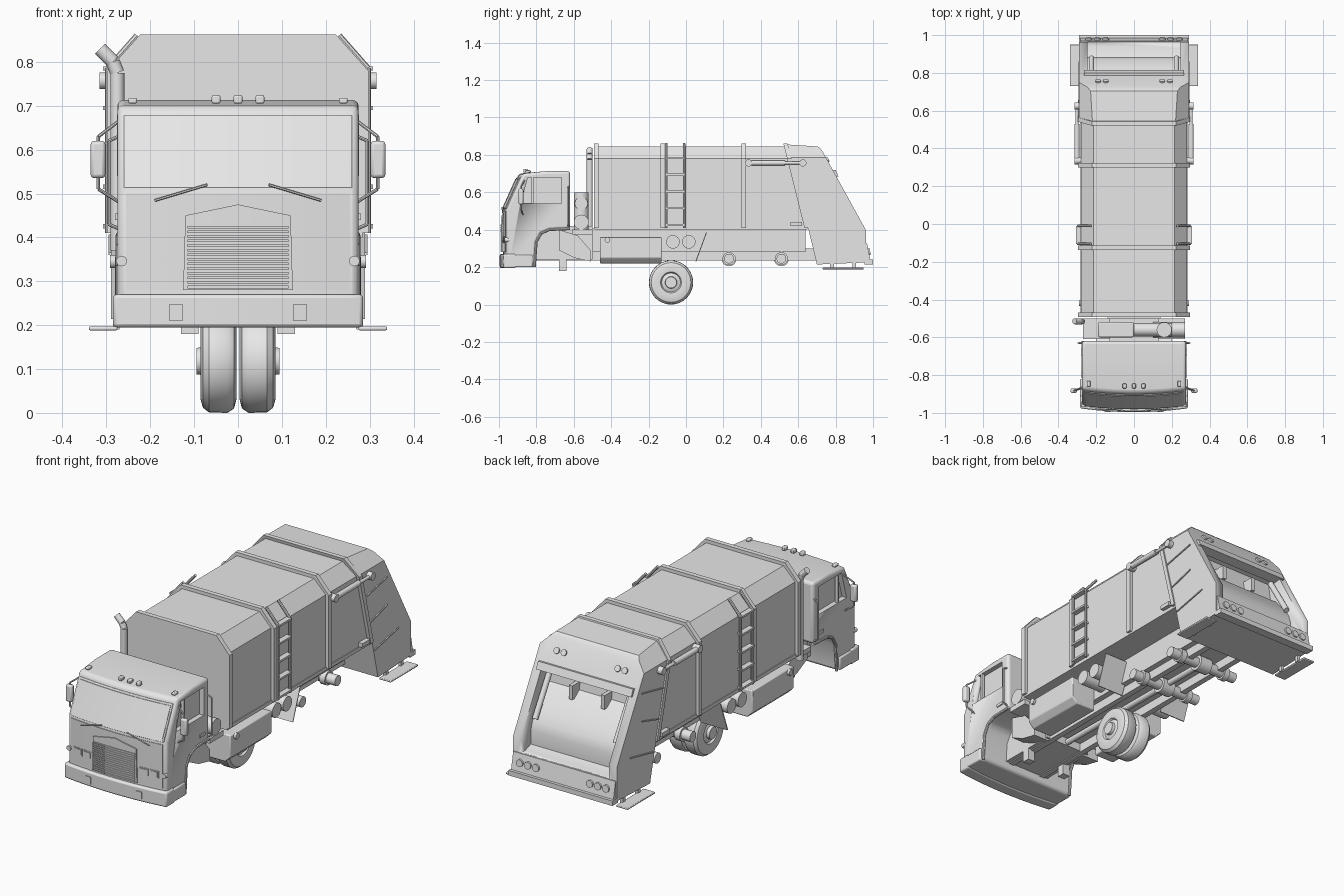
import bpy, bmesh, math
from mathutils import Vector

if "Cube" in bpy.data.objects:
    bpy.data.objects.remove(bpy.data.objects["Cube"], do_unlink=True)

grey = bpy.data.materials.new("plain_grey")
grey.use_nodes = True
grey.diffuse_color = (0.8, 0.8, 0.8, 1)
grey.node_tree.nodes["Principled BSDF"].inputs["Base Color"].default_value = (0.8, 0.8, 0.8, 1)
SIDES = (("left", 1), ("right", -1))


def finish(name, bm, bevel=0, segments=2):
    bmesh.ops.recalc_face_normals(bm, faces=bm.faces)
    me = bpy.data.meshes.new(name)
    bm.to_mesh(me)
    bm.free()
    me.materials.append(grey)
    me.shade_smooth()
    me.set_sharp_from_angle(angle=math.radians(35))
    ob = bpy.data.objects.new(name, me)
    bpy.context.scene.collection.objects.link(ob)
    if bevel:
        mod = ob.modifiers.new("round", "BEVEL")
        mod.width, mod.segments, mod.limit_method = bevel, segments, "ANGLE"
        mod.angle_limit = math.radians(35)
    return ob


def extrude(points, step):
    """Solid from a flat outline swept along a vector."""
    bm = bmesh.new()
    face = bm.faces.new([bm.verts.new(p) for p in points])
    new = bmesh.ops.extrude_face_region(bm, geom=[face])["geom"]
    bmesh.ops.translate(bm, vec=step, verts=[v for v in new if isinstance(v, bmesh.types.BMVert)])
    bm.faces.new(face.verts) if not face.is_valid else None
    return bm


def trim(bm, point, normal):
    """Slice away everything on the normal side and cap it."""
    geom = bm.verts[:] + bm.edges[:] + bm.faces[:]
    cut = bmesh.ops.bisect_plane(bm, geom=geom, plane_co=point, plane_no=normal, clear_outer=True)
    bmesh.ops.contextual_create(bm, geom=[e for e in cut["geom_cut"] if isinstance(e, bmesh.types.BMEdge)])


def side_prism(name, yz, x0, x1, bevel=0):
    return finish(name, extrude([(x0, y, z) for y, z in yz], (x1 - x0, 0, 0)), bevel)


def long_prism(xz, y0, y1):
    return extrude([(x, y0, z) for x, z in xz], (0, y1 - y0, 0))


def box(name, x0, x1, y0, y1, z0, z1, bevel=0):
    return side_prism(name, [(y0, z0), (y1, z0), (y1, z1), (y0, z1)], x0, x1, bevel)


def rod(name, a, b, r, n=16):
    a, b = Vector(a), Vector(b)
    bm = bmesh.new()
    bmesh.ops.create_cone(bm, cap_ends=True, segments=n, radius1=r, radius2=r, depth=(b - a).length)
    bm.transform((b - a).to_track_quat("Z", "Y").to_matrix().to_4x4())
    bmesh.ops.translate(bm, vec=(a + b) / 2, verts=bm.verts)
    return finish(name, bm)


def pipe(name, points, r, n=12):
    for a, b in zip(points, points[1:]):
        rod(name, a, b, r, n)


def cut(ob, cutter):
    mod = ob.modifiers.new("cut", "BOOLEAN")
    mod.operation, mod.object, mod.solver = "DIFFERENCE", cutter, "EXACT"
    cutter.hide_render = True
    cutter.hide_set(True)


# Cab front surface: upright below, raked above, slightly bowed
def front_y(x, z):
    return -0.978 + max(0, z - 0.51) * 0.45 + 0.25 * x * x


def slice_x(bm):
    for i in range(-5, 6):
        geom = bm.verts[:] + bm.edges[:] + bm.faces[:]
        bmesh.ops.bisect_plane(bm, geom=geom, plane_co=(i * 0.05, 0, 0), plane_no=(1, 0, 0))


def front_plate(name, xz, out=0.005, back=0.01, bevel=0):
    bm = long_prism(xz, 0, 1)
    slice_x(bm)
    for v in bm.verts:
        v.co.y = front_y(v.co.x, v.co.z) + (back if v.co.y > 0.5 else -out)
    return finish(name, bm, bevel)


def rect(x0, x1, z0, z1):
    return [(x0, z0), (x1, z0), (x1, z1), (x0, z1)]


# Cab shell with wheel arch and recessed door windows
cab_outline = [(-0.978, 0.2), (-0.978, 0.51), (-0.892, 0.7), (-0.75, 0.713), (-0.62, 0.713),
               (-0.62, 0.405), (-0.73, 0.4), (-0.775, 0.38), (-0.8, 0.335), (-0.81, 0.2)]
bm = extrude([(-0.275, y, z) for y, z in cab_outline], (0.55, 0, 0))
slice_x(bm)
for v in bm.verts:
    if v.co.y < -0.85:
        v.co.y += 0.25 * v.co.x ** 2
cab = finish("cab", bm, 0.014, 3)
window = [(-0.885, 0.54), (-0.845, 0.68), (-0.665, 0.68), (-0.665, 0.54)]
for side, s in SIDES:
    cut(cab, side_prism(side + "_window_cutter", window, s * 0.25, s * 0.3))
    box(side + "_door_handle", s * 0.27, s * 0.28, -0.7, -0.66, 0.44, 0.455)
    box(side + "_window_divider", s * 0.26, s * 0.276, -0.825, -0.815, 0.54, 0.68)
    # Arch lip
    lip = [(y, 0, z) for y, z in cab_outline[5:]]
    pipe(side + "_arch_lip", [(s * 0.272, y, z) for y, _, z in lip], 0.007, 8)
    # Step box behind the bumper
    box(side + "_cab_step", s * 0.2, s * 0.285, -0.93, -0.82, 0.2, 0.265, 0.006)
    # Mirror on two arms
    box(side + "_mirror", s * 0.302, s * 0.336, -0.895, -0.87, 0.535, 0.62, 0.008)
    pipe(side + "_mirror_arm", [(s * 0.265, -0.86, 0.67), (s * 0.318, -0.882, 0.63), (s * 0.318, -0.882, 0.51),
                                (s * 0.27, -0.87, 0.48)], 0.004, 8)
    pipe(side + "_grab_rail", [(s * 0.272, -0.63, 0.42), (s * 0.295, -0.63, 0.43), (s * 0.295, -0.63, 0.62),
                               (s * 0.272, -0.63, 0.63)], 0.004, 8)
    # Front lamps
    for x in (0.132, 0.186):
        front_plate(side + "_headlight_frame", [(s * a, b) for a, b in rect(x, x + 0.05, 0.328, 0.364)], 0.005)
        front_plate(side + "_headlight", [(s * a, b) for a, b in rect(x + 0.005, x + 0.045, 0.333, 0.359)], 0.008)
    rod(side + "_side_marker", (s * 0.265, -0.97, 0.346), (s * 0.265, -0.94, 0.346), 0.012)
    front_plate(side + "_bumper_lamp", [(s * a, b) for a, b in rect(0.125, 0.157, 0.21, 0.247)], 0.022)
    box(side + "_roof_marker", s * 0.23, s * 0.25, -0.86, -0.83, 0.705, 0.718, 0.004)
    pipe(side + "_wiper", [(s * 0.07, front_y(0.07, 0.52) - 0.012, 0.52),
                           (s * 0.19, front_y(0.19, 0.484) - 0.01, 0.484)], 0.003, 6)

for x in (-0.05, 0, 0.05):
    box("roof_light", x - 0.01, x + 0.01, -0.87, -0.845, 0.705, 0.724, 0.004)
front_plate("windscreen_frame", rect(-0.26, 0.26, 0.512, 0.678), 0.004, 0.01, 0.002)
front_plate("windscreen", rect(-0.252, 0.252, 0.52, 0.67), 0.007, 0.01)
front_plate("front_panel", rect(-0.255, 0.255, 0.28, 0.5), 0.003)
front_plate("grille_surround", [(-0.125, 0.28), (0.125, 0.28), (0.12, 0.45), (0, 0.475), (-0.12, 0.45)], 0.009)
for i in range(14):
    z = 0.284 + i * 0.0105
    front_plate("grille_slat", rect(-0.115, 0.115, z, z + 0.006), 0.014)
front_plate("bumper", rect(-0.285, 0.285, 0.195, 0.27), 0.018, 0.05, 0.008)

# Engine tunnel, arch liner and the gear between cab and body
box("engine_block", -0.13, 0.13, -0.82, -0.5, 0.24, 0.42)
for side, s in SIDES:
    side_prism(side + "_rear_fender", [(-0.68, 0.4), (-0.58, 0.37), (-0.51, 0.29), (-0.51, 0.23), (-0.6, 0.25),
                                       (-0.68, 0.29)], s * 0.11, s * 0.2)
    box(side + "_front_hanger", s * 0.09, s * 0.13, -0.68, -0.64, 0.18, 0.3)
    box(side + "_deck", s * 0.12, s * 0.27, -0.61, -0.5, 0.375, 0.4)
box("air_box", -0.19, 0, -0.6, -0.52, 0.4, 0.6, 0.008)
rod("air_duct", (0, -0.56, 0.54), (0.2, -0.56, 0.54), 0.035, 24)
rod("air_cleaner", (0.16, -0.56, 0.4), (0.16, -0.56, 0.6), 0.04, 24)
rod("blower", (0.1, -0.56, 0.44), (0.27, -0.56, 0.44), 0.04, 24)
pipe("exhaust_stack", [(-0.275, -0.515, 0.37), (-0.275, -0.515, 0.775), (-0.285, -0.515, 0.8),
                       (-0.315, -0.515, 0.83)], 0.016, 20)

# Refuse body with ribs; its rear end leans to match the tailgate
def section(grow):
    w, t = 0.28 + grow, 0.845 + grow
    return [(-w, 0.41), (w, 0.41), (w, 0.78), (0.215 + grow / 2, t), (-0.215 - grow / 2, t), (-w, 0.78)]


lean = Vector((0, 0.64, 0.16)).normalized()
joint = Vector((0, 0.545, 0.855))
bm = long_prism(section(0), -0.49, 0.7)
trim(bm, joint, lean)
finish("body", bm)
for y in (-0.48, -0.125, 0.31):
    finish("body_rib", long_prism(section(0.017), y - 0.012, y + 0.012))
bm = long_prism(section(0.017), 0.4, 0.7)
trim(bm, joint, lean)
trim(bm, joint - lean * 0.022, -lean)
finish("body_end_rib", bm)
box("body_sill", -0.284, 0.284, -0.49, 0.65, 0.4, 0.418)
box("sub_frame", -0.14, 0.14, -0.5, 0.64, 0.28, 0.41)

for side, s in SIDES:
    # Ladder
    for y in (-0.105, -0.01):
        pipe(side + "_ladder_rail", [(s * 0.296, y, 0.41), (s * 0.296, y, 0.785), (s * 0.23, y, 0.86)], 0.007, 8)
    for i in range(5):
        z = 0.42 + i * 0.09
        box(side + "_ladder_rung", s * 0.28, s * 0.308, -0.105, -0.01, z, z + 0.01)
    # Hydraulic lift arm
    rod(side + "_lift_cylinder", (s * 0.302, 0.34, 0.757), (s * 0.302, 0.53, 0.757), 0.014)
    rod(side + "_lift_piston", (s * 0.302, 0.53, 0.757), (s * 0.302, 0.63, 0.757), 0.008)
    for y in (0.335, 0.625):
        rod(side + "_lift_pin", (s * 0.27, y, 0.757), (s * 0.316, y, 0.757), 0.019)
    # Chassis rail, fuel box, air tanks and mud flap
    box(side + "_chassis_rail", s * 0.08, s * 0.11, -0.9, 0.7, 0.235, 0.3)
    fuel = [(0.14, 0.22), (0.25, 0.22), (0.28, 0.25), (0.28, 0.36), (0.14, 0.36)]
    finish(side + "_fuel_box", long_prism([(s * x, z) for x, z in fuel], -0.46, -0.13), 0.005)
    rod(side + "_fuel_cap", (s * 0.27, -0.42, 0.345), (s * 0.292, -0.42, 0.345), 0.015)
    for y in (-0.07, 0.015):
        rod(side + "_air_tank", (s * 0.1, y, 0.335), (s * 0.265, y, 0.335), 0.036, 24)
    side_prism(side + "_mud_flap", [(0.05, 0.23), (0.055, 0.23), (0.112, 0.385), (0.107, 0.385)], s * 0.12, s * 0.27)

# Rear axles and drive shaft
for y in (0.23, 0.51):
    rod("rear_axle", (-0.2, y, 0.245), (0.2, y, 0.245), 0.026, 20)
    rod("differential", (-0.035, y, 0.245), (0.035, y, 0.245), 0.04, 20)
    for side, s in SIDES:
        rod(side + "_axle_hub", (s * 0.12, y, 0.245), (s * 0.15, y, 0.245), 0.035, 20)
rod("drive_shaft", (0, -0.5, 0.26), (0, 0.5, 0.25), 0.015)

# Tailgate: leaning wedge, chamfered along the top, hollow at the rear
tail_outline = [(0.545, 0.855), (0.705, 0.845), (0.725, 0.828), (0.963, 0.396), (0.963, 0.225), (0.7, 0.214)]
bm = extrude([(-0.29, y, z) for y, z in tail_outline], (0.58, 0, 0))
for s in (1, -1):
    trim(bm, Vector((s * 0.29, 0, 0.785)), Vector((s * 0.07, 0, 0.07)).normalized())
tailgate = finish("tailgate", bm)
hollow = [(0.83, 0.72), (0.72, 0.69), (0.735, 0.6), (0.775, 0.57), (0.835, 0.5), (0.87, 0.455), (0.885, 0.41),
          (0.885, 0.34), (0.93, 0.325), (1.05, 0.325), (1.05, 0.5)]
cut(tailgate, side_prism("hopper_cutter", hollow, -0.245, 0.245))
side_prism("hopper_ledge", [(0.77, 0.715), (0.8, 0.72), (0.815, 0.685), (0.76, 0.68)], -0.265, 0.265)
box("rear_bumper", -0.29, 0.29, 0.955, 1.0, 0.215, 0.24)
side_prism("rear_sill", [(0.955, 0.24), (0.985, 0.24), (0.968, 0.325), (0.955, 0.325)], -0.285, 0.285)
slope = Vector((0, 0.876, 0.482))
for side, s in SIDES:
    for i in range(3):
        x = s * (0.15 + i * 0.045)
        rod(side + "_tail_light", (x, 0.96, 0.28), (x, 0.985, 0.282), 0.018)
    for x in (0.15, 0.19):
        p = Vector((s * x, 0.754, 0.775))
        rod(side + "_upper_light", p - slope * 0.01, p + slope * 0.008, 0.015)
    box(side + "_packer_bracket", s * 0.08, s * 0.1, 0.73, 0.79, 0.57, 0.64)
    rod(side + "_packer_ram", (s * 0.225, 0.76, 0.67), (s * 0.225, 0.88, 0.47), 0.014)
    box(side + "_rear_step", s * 0.275, s * 0.34, 0.73, 0.95, 0.188, 0.197, 0.003)
    for y in (0.78, 0.9):
        box(side + "_step_bracket", s * 0.27, s * 0.285, y - 0.01, y + 0.01, 0.19, 0.23)
    # Raised side stiffeners
    for y0, y1, z in ((0.58, 0.77, 0.65), (0.63, 0.77, 0.51), (0.67, 0.86, 0.36)):
        side_prism(side + "_stiffener", [(y0, z), (y1, z + 0.04), (y1, z + 0.046), (y0, z + 0.006)], s * 0.285, s * 0.295)
    box(side + "_latch", s * 0.28, s * 0.302, 0.56, 0.62, 0.42, 0.44)

# Twin road wheels
wheel = [(0, 0.095), (0.03, 0.095), (0.032, 0.08), (0.05, 0.074), (0.056, 0.083), (0.085, 0.086), (0.106, 0.08),
         (0.117, 0.066), (0.118, 0.024), (0.108, 0.009), (0.085, 0.003), (0, 0.003)]
for side, s in SIDES:
    bm = bmesh.new()
    verts = [bm.verts.new((s * x, -0.08, 0.118 + r)) for r, x in wheel]
    edges = [bm.edges.new(pair) for pair in zip(verts, verts[1:])]
    bmesh.ops.spin(bm, geom=verts + edges, cent=(0, -0.08, 0.118), axis=(1, 0, 0), angle=math.tau, steps=40)
    bmesh.ops.remove_doubles(bm, verts=bm.verts, dist=0.0005)
    finish(side + "_wheel", bm)
